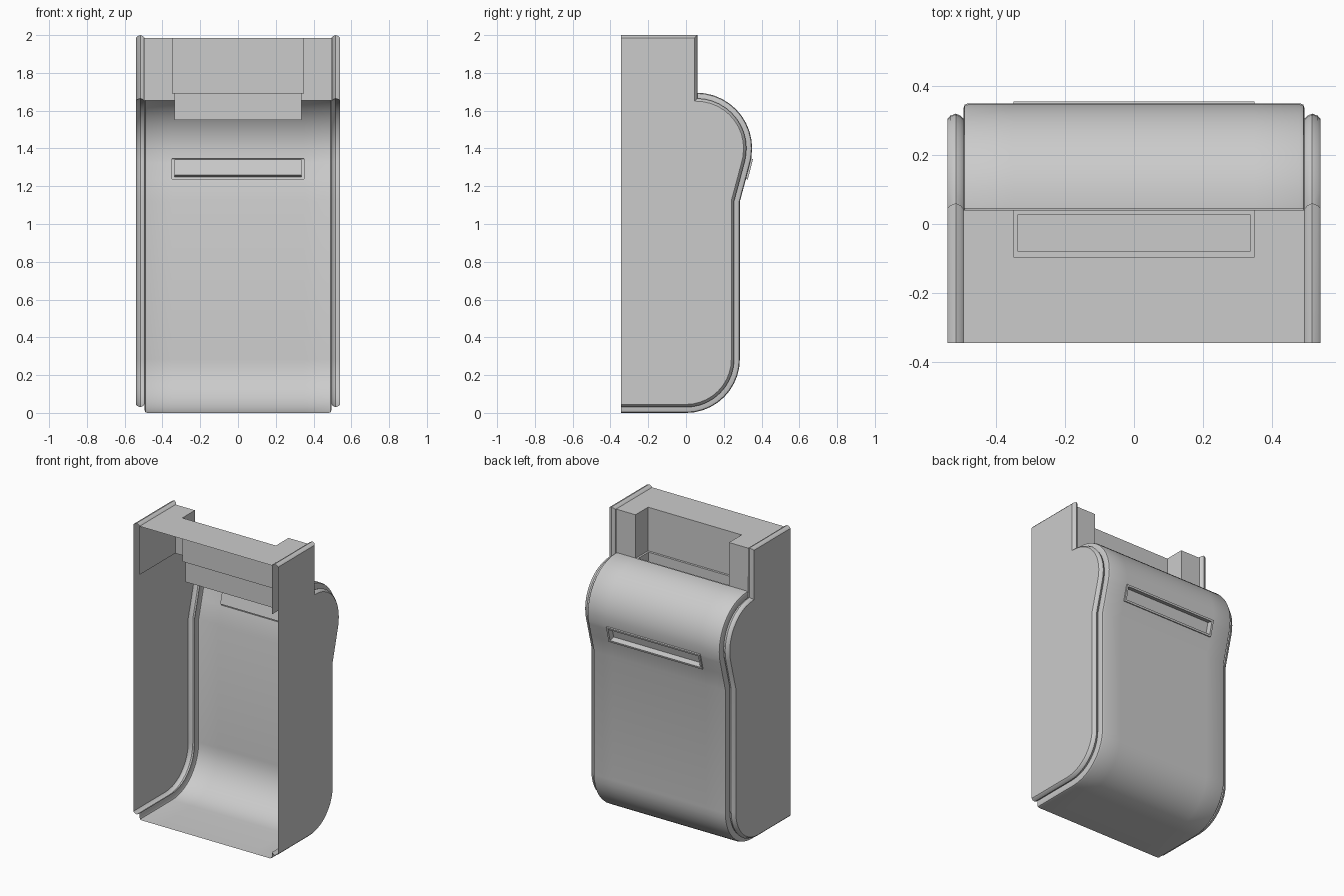
import bpy, math
from mathutils import Vector

if "Cube" in bpy.data.objects:
    bpy.data.objects.remove(bpy.data.objects["Cube"])

FRONT, BACK, TOP = -0.345, 0.04, 1.985
grey = bpy.data.materials.new("plain grey")
grey.diffuse_color = (0.6, 0.6, 0.6, 1)
grey.use_nodes = True
grey.node_tree.nodes["Principled BSDF"].inputs["Base Color"].default_value = grey.diffuse_color


def make(name, verts, faces, smooth=False):
    mesh = bpy.data.meshes.new(name)
    mesh.from_pydata([tuple(v) for v in verts], [], faces)
    mesh.materials.append(grey)
    ob = bpy.data.objects.new(name, mesh)
    bpy.context.collection.objects.link(ob)
    bpy.ops.object.select_all(action='DESELECT')
    ob.select_set(True)
    bpy.context.view_layer.objects.active = ob
    bpy.ops.object.mode_set(mode='EDIT')
    bpy.ops.mesh.select_all(action='SELECT')
    bpy.ops.mesh.normals_make_consistent(inside=False)
    bpy.ops.object.mode_set(mode='OBJECT')
    if smooth:
        bpy.ops.object.shade_smooth_by_angle(angle=math.radians(35))
    return ob


def offset(path, d):
    """Mitred outward offset of an open (y, z) path."""
    out = []
    for i, p in enumerate(path):
        p = Vector(p)
        ns = []
        for a, b in ((i - 1, i), (i, i + 1)):
            if a >= 0 and b < len(path):
                t = (Vector(path[b]) - Vector(path[a])).normalized()
                ns.append(Vector((t.y, -t.x)))
        n = sum(ns, Vector((0, 0))).normalized()
        out.append(p + n * d / n.dot(ns[0]))
    return out


def loft(path, section):
    """Sweep (x, offset) section points along the path as a grid."""
    n = len(path)
    verts = [(x, p[0], p[1]) for x, d in section for p in offset(path, d)]
    faces = [(c * n + r, c * n + r + 1, (c + 1) * n + r + 1, (c + 1) * n + r)
             for c in range(len(section) - 1) for r in range(n - 1)]
    return verts, faces


# Body outline: bottom, lower curve, straight back, swelling hood
def arc(cy, cz, r, angles):
    return [(cy + r * math.cos(math.radians(a)), cz + r * math.sin(math.radians(a))) for a in angles]


body = [(FRONT, 0.045)] + arc(0, 0.285, 0.24, range(-90, 1, 9))
body += [(0.24, 1.124), (0.274, 1.25)]
slot_row = len(body) - 1
body += arc(0.055, 1.40, 0.25, [-15, -10.7] + list(range(0, 91, 9)))
body.append((BACK + 0.005, 1.65))
plate = body + [(BACK + 0.005, TOP), (FRONT, TOP)]

# Side plates with a raised rounded rim
for side, s in (("left", -1), ("right", 1)):
    section = [(s * x, d) for x, d in
               ((0.541, 0), (0.533, 0.009), (0.517, 0.015), (0.503, 0.009), (0.495, 0))]
    v, f = loft(plate, section)
    f.append(tuple(range(len(plate))))
    make(side + "_side_plate", v, f, True)

# Curved back panel with rounded edges and a slot opening
half = [(0.495, 0), (0.495, 0.03), (0.491, 0.041), (0.48, 0.045), (0.35, 0.045)]
section = [(-x, d) for x, d in half] + half[::-1]
v, f = loft(body, section)
rows = len(body)
mid = len(half) - 1
hole = {mid * (rows - 1) + r for r in (slot_row, slot_row + 1)}
make("curved_panel", v, [q for i, q in enumerate(f) if i not in hole], True)

# Slot bezel and recessed floor
outer = offset(body, 0.045)
low, high = outer[slot_row], outer[slot_row + 2]
up = (high - low).normalized()
out = Vector((up.y, -up.x))
v, f = [], []
for inset, depth in ((0, 0), (0, 0.01), (0.013, 0.01), (0.013, -0.03)):
    a, b = low + up * inset + out * depth, high - up * inset + out * depth
    x = 0.35 - inset
    v += [(-x, *a), (x, *a), (x, *b), (-x, *b)]
for k in range(3):
    for j in range(4):
        f.append((k * 4 + j, k * 4 + (j + 1) % 4, k * 4 + 4 + (j + 1) % 4, k * 4 + 4 + j))
f.append((12, 13, 14, 15))
make("slot_bezel", v, f)

# Top housing: notched lid, side walls and rear walls
W, N, NY, NZ, WZ = 0.497, 0.35, -0.095, 1.69, 1.655
lid = [(-W, FRONT), (W, FRONT), (W, BACK), (N, BACK), (N, NY), (-N, NY), (-N, BACK), (-W, BACK)]
v = [(x, y, TOP) for x, y in lid]
f = [tuple(range(8))]


def quad(*pts):
    f.append(tuple(range(len(v), len(v) + 4)))
    v.extend(pts)


for s in (-1, 1):
    quad((s * W, FRONT, WZ), (s * W, BACK, WZ), (s * W, BACK, TOP), (s * W, FRONT, TOP))
    quad((s * W, BACK, WZ), (s * N, BACK, WZ), (s * N, BACK, TOP), (s * W, BACK, TOP))
    quad((s * N, BACK, NZ), (s * N, NY, NZ), (s * N, NY, TOP), (s * N, BACK, TOP))
quad((-N, NY, NZ), (N, NY, NZ), (N, NY, TOP), (-N, NY, TOP))
quad((-N, BACK, WZ), (N, BACK, WZ), (N, BACK, NZ), (-N, BACK, NZ))
make("top_housing", v, f)

# Notch ledge with a sunken tray
v, f = [], []
for x, y0, y1, z in ((N, NY, BACK, NZ), (0.337, -0.08, 0.028, NZ), (0.337, -0.08, 0.028, 1.55)):
    v += [(-x, y0, z), (x, y0, z), (x, y1, z), (-x, y1, z)]
for k in range(2):
    for j in range(4):
        f.append((k * 4 + j, k * 4 + (j + 1) % 4, k * 4 + 4 + (j + 1) % 4, k * 4 + 4 + j))
f.append((8, 9, 10, 11))
make("notch_tray", v, f)
